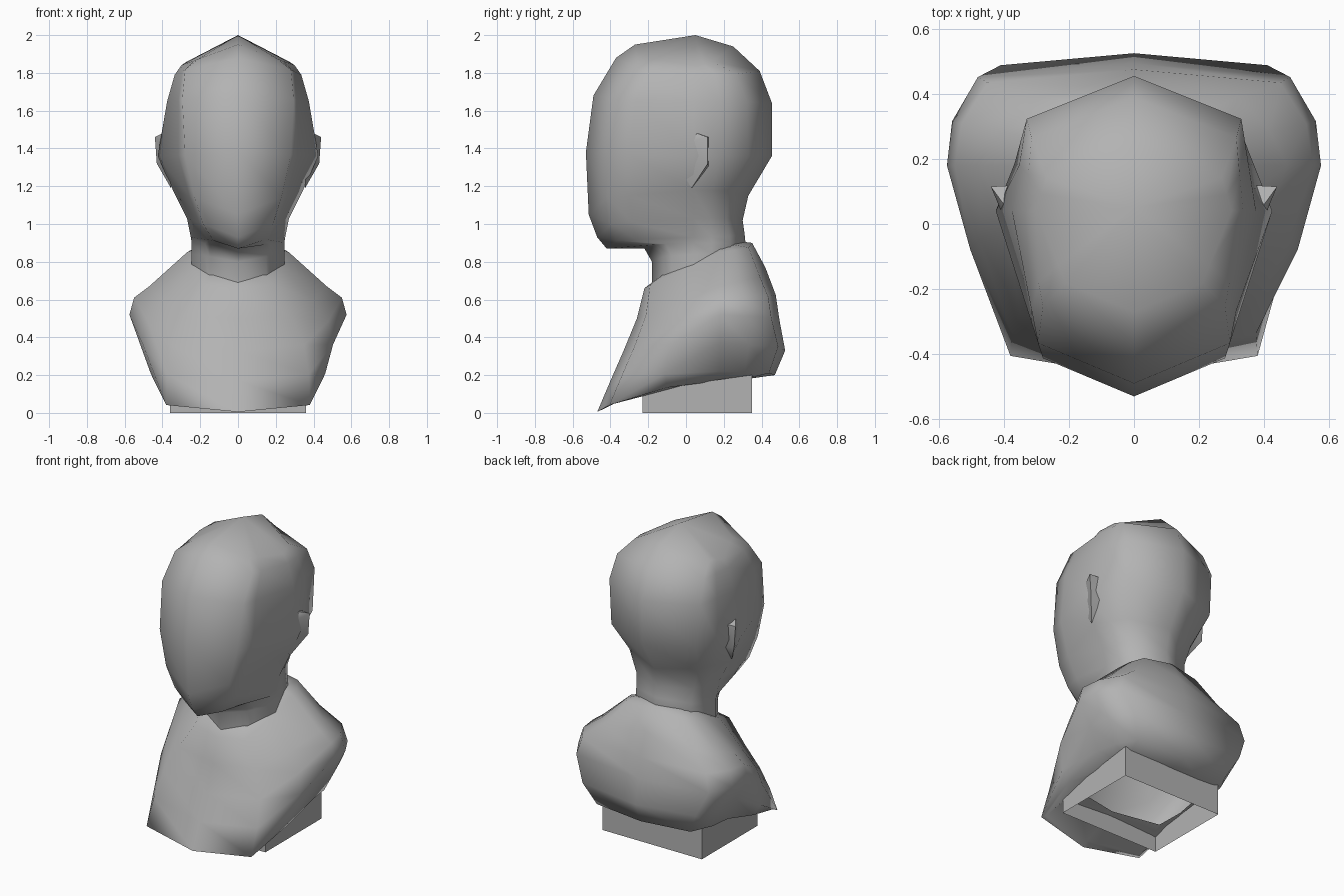
import bpy
import bmesh
from math import radians
from mathutils import Vector

cube = bpy.data.objects.get("Cube")
if cube:
    bpy.data.objects.remove(cube, do_unlink=True)

clay = bpy.data.materials.new("plain grey clay")
clay.use_nodes = True
grey = (0.45, 0.45, 0.45, 1)
clay.diffuse_color = grey
clay.node_tree.nodes["Principled BSDF"].inputs["Base Color"].default_value = grey


def finish(name, bm, smooth_angle=None):
    """Turn a bmesh into a named, coloured object."""
    bmesh.ops.recalc_face_normals(bm, faces=bm.faces[:])
    mesh = bpy.data.meshes.new(name)
    bm.to_mesh(mesh)
    bm.free()
    mesh.materials.append(clay)
    obj = bpy.data.objects.new(name, mesh)
    bpy.context.collection.objects.link(obj)
    if smooth_angle:
        bpy.ops.object.select_all(action="DESELECT")
        obj.select_set(True)
        bpy.context.view_layer.objects.active = obj
        bpy.ops.object.shade_smooth_by_angle(angle=radians(smooth_angle))


def section(station, side_y, front_slope, back_slope, front_mix, back_mix,
            bulge, cheek):
    """Tilted symmetrical ring through front, corner, side and back points."""
    front_y, front_z, corner_x, side_x, side_z, back_x, back_y, back_z = station
    front = Vector((0, front_y, front_z))
    back = Vector((0, back_y, back_z))
    side = Vector((side_x, side_y, side_z))
    corner = Vector((corner_x, front_y + front_slope * corner_x,
                     front_z + (side_z - front_z) * front_mix))
    rear = Vector((back_x, back_y - back_slope * back_x,
                   back_z + (side_z - back_z) * back_mix))
    before, behind = corner.lerp(side, cheek), side.lerp(rear, 0.5)
    before.x *= bulge
    behind.x *= bulge
    half = [corner, before, side, behind, rear]
    mirrored = [Vector((-p.x, p.y, p.z)) for p in reversed(half)]
    return [front] + half + [back] + mirrored


def loft(name, stations, shape, top=None):
    """Skin the rings from top to bottom, with an optional pointed top."""
    bm = bmesh.new()
    rings = [[bm.verts.new(p) for p in section(s, *shape)] for s in stations]
    count = len(rings[0])
    for upper, lower in zip(rings, rings[1:]):
        for i in range(count):
            j = (i + 1) % count
            bm.faces.new((upper[i], upper[j], lower[j], lower[i]))
    if top:
        centre = bm.verts.new(top)
        for i in range(count):
            bm.faces.new((centre, rings[0][i], rings[0][(i + 1) % count]))
    finish(name, bm, 85)


# Head and neck: front y, front z, corner x, side x, side z, back x, back y, back z
head = [
    (-.27, 1.95, .21, .30, 1.84, .27, .25, 1.94),
    (-.37, 1.88, .28, .335, 1.79, .315, .39, 1.81),
    (-.49, 1.68, .295, .375, 1.65, .33, .455, 1.64),
    (-.53, 1.38, .28, .425, 1.36, .31, .455, 1.36),
    (-.515, 1.05, .23, .345, 1.18, .25, .33, 1.15),
    (-.47, .93, .185, .27, 1.03, .21, .30, 1.02),
    (-.42, .87, .13, .25, .93, .20, .31, .95),
    (-.22, .87, .15, .245, .90, .20, .315, .90),
    (-.18, .80, .15, .245, .84, .20, .31, .86),
    (-.18, .60, .15, .245, .70, .20, .30, .76),
]
loft("head_and_neck", head, (.04, .42, .4, .7, .8, 1, .25), top=(0, .05, 2))

# Bust: collar tucked into the neck, sloping shoulders, chest bib, hollow below
bust = [
    (-.14, .72, .13, .20, .87, .17, .27, .91),
    (-.22, .66, .18, .27, .85, .20, .35, .90),
    (-.26, .50, .28, .47, .67, .32, .42, .77),
    (-.33, .33, .35, .55, .61, .45, .475, .625),
    (-.40, .17, .375, .575, .52, .48, .495, .49),
    (-.47, .005, .38, .49, .37, .41, .525, .33),
    (-.44, .03, .36, .43, .22, .34, .47, .20),
    (-.20, .13, .32, .33, .17, .30, .32, .18),
]
loft("bust", bust, (.18, .17, .09, .1, .5, 1.06, .5))

# Ears: wedges flaring outwards and back from the cheeks
for label, sign in (("left", 1), ("right", -1)):
    bm = bmesh.new()
    points = [(.375, -.04, 1.42), (.36, -.04, 1.3), (.40, .06, 1.48),
              (.44, .115, 1.46), (.43, .115, 1.32), (.355, .03, 1.19),
              (.35, .12, 1.46), (.34, .12, 1.3)]
    for x, y, z in points:
        bm.verts.new((sign * x, y, z))
    bmesh.ops.convex_hull(bm, input=bm.verts[:])
    finish(label + "_ear", bm, 40)

# Plinth: four-walled block, open above and below, its rim following the bust
bm = bmesh.new()
bmesh.ops.create_cube(bm, size=1)
bm.normal_update()
caps = [f for f in bm.faces if abs(f.normal.z) > .9]
bmesh.ops.delete(bm, geom=caps, context="FACES_ONLY")
for v in bm.verts:
    v.co.x *= .72
    v.co.y = .06 + v.co.y * .58
    v.co.z = 0 if v.co.z < 0 else .16 + .14 * (v.co.y - .06)
finish("plinth", bm)
